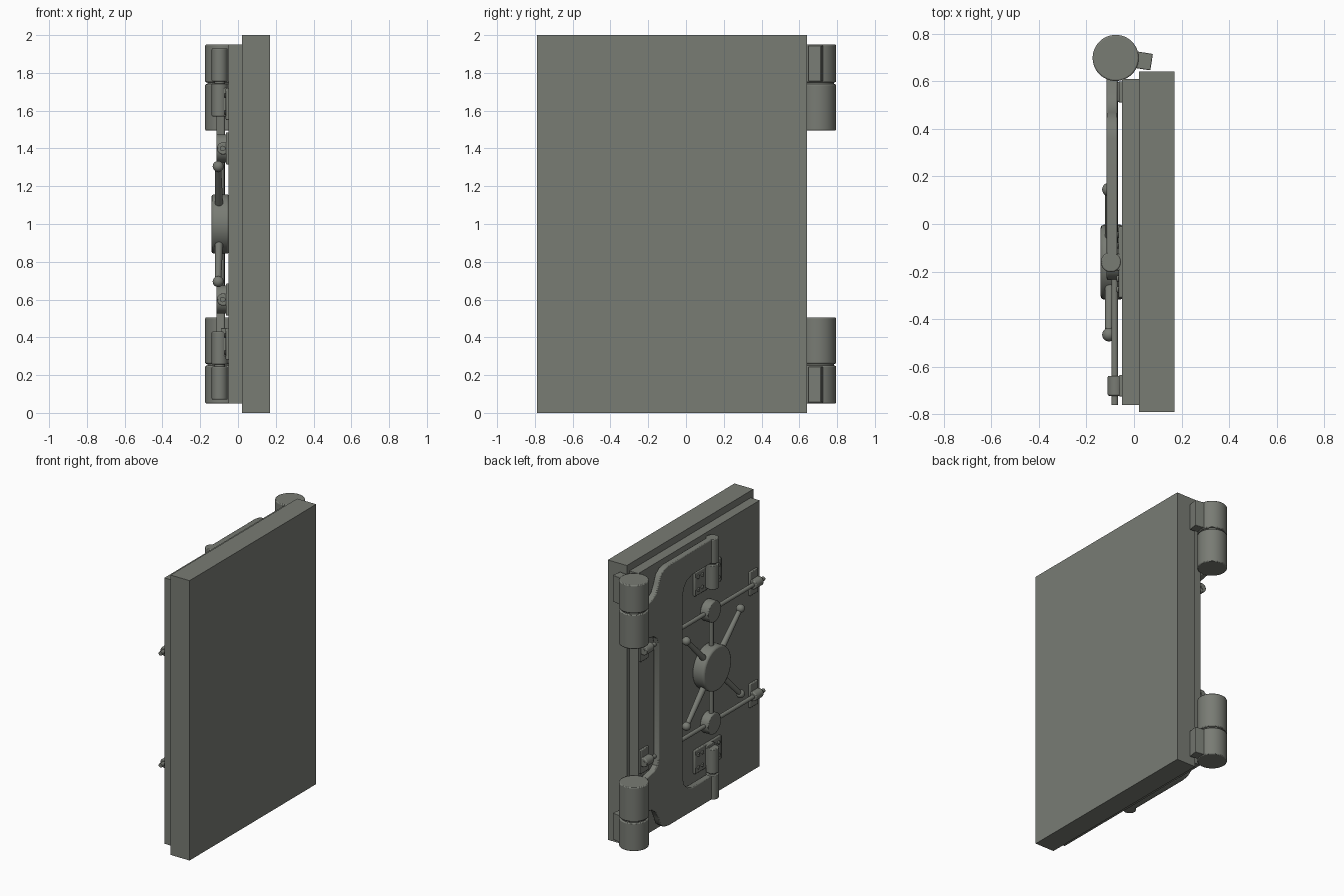
import bpy, bmesh, math
from mathutils import Vector

cube = bpy.data.objects.get("Cube")
if cube:
    bpy.data.objects.remove(cube, do_unlink=True)

steel = bpy.data.materials.new("grey_green_steel")
steel.use_nodes = True
colour = (0.19, 0.2, 0.175, 1)
steel.diffuse_color = colour
steel.node_tree.nodes["Principled BSDF"].inputs["Base Color"].default_value = colour


def finish(name, bm, bevel=0.0, smooth=True):
    bmesh.ops.recalc_face_normals(bm, faces=bm.faces)
    mesh = bpy.data.meshes.new(name)
    bm.to_mesh(mesh)
    bm.free()
    ob = bpy.data.objects.new(name, mesh)
    bpy.context.collection.objects.link(ob)
    mesh.materials.append(steel)
    if bevel:
        mod = ob.modifiers.new("Bevel", "BEVEL")
        mod.width = bevel
        mod.segments = 2
        mod.angle_limit = math.radians(40)
    if smooth:
        bpy.ops.object.select_all(action="DESELECT")
        ob.select_set(True)
        bpy.context.view_layer.objects.active = ob
        bpy.ops.object.shade_smooth_by_angle(angle=math.radians(35))
    return ob


def box(name, lo, hi, bevel=0.0):
    bm = bmesh.new()
    bmesh.ops.create_cube(bm, size=1)
    for v in bm.verts:
        v.co = [(a + b) / 2 + c * (b - a) for a, b, c in zip(lo, hi, v.co)]
    return finish(name, bm, bevel, bevel > 0)


def cylinder(name, start, end, r, r_end=None, bevel=0.0, sides=32):
    a, b = Vector(start), Vector(end)
    bm = bmesh.new()
    bmesh.ops.create_cone(bm, cap_ends=True, segments=sides, radius1=r,
                          radius2=r_end or r, depth=(b - a).length)
    bm.transform((b - a).to_track_quat("Z", "Y").to_matrix().to_4x4())
    bmesh.ops.translate(bm, verts=bm.verts, vec=(a + b) / 2)
    return finish(name, bm, bevel)


def ball(name, pos, r):
    bm = bmesh.new()
    bmesh.ops.create_uvsphere(bm, u_segments=20, v_segments=12, radius=r)
    bmesh.ops.translate(bm, verts=bm.verts, vec=pos)
    return finish(name, bm)


def plate(name, outline, x0, x1, bevel):
    bm = bmesh.new()
    face = bm.faces.new([bm.verts.new((x0, y, z)) for y, z in outline])
    ext = bmesh.ops.extrude_face_region(bm, geom=[face])
    moved = [g for g in ext["geom"] if isinstance(g, bmesh.types.BMVert)]
    bmesh.ops.translate(bm, verts=moved, vec=(x1 - x0, 0, 0))
    return finish(name, bm, bevel)


# Door slabs
box("outer_door_slab", (0.02, -0.79, 0), (0.17, 0.64, 2))
box("inner_door_slab", (-0.05, -0.76, 0.05), (0.02, 0.61, 1.95))

# Crane hinge plate, mirrored about mid height
half = [(.47, 1.41), (.485, 1.455), (.52, 1.48), (.62, 1.5), (.62, 1.735),
        (.55, 1.75), (.5, 1.78), (.47, 1.84), (.45, 1.89), (.41, 1.92),
        (.36, 1.93), (-.16, 1.93), (-.16, 1.76), (.09, 1.76), (.15, 1.74),
        (.185, 1.7), (.2, 1.64)]
plate("crane_hinge_plate", half + [(y, 2 - z) for y, z in reversed(half)],
      -0.115, -0.07, 0.006)

# Wheel position
WY = -0.16

for side, tag in ((1, "upper"), (-1, "lower")):
    def h(z):
        return 1 + side * (z - 1)

    def span(a, b):
        return sorted((h(a), h(b)))

    # Main hinge knuckles and wall bracket
    for part, a, b in (("inner", 1.495, 1.74), ("outer", 1.75, 1.95)):
        cylinder(f"{tag}_hinge_{part}_knuckle", (-.077, .698, h(a)),
                 (-.077, .698, h(b)), .097, bevel=.006, sides=48)
    cylinder(f"{tag}_hinge_pin", (-.077, .698, h(1.6)), (-.077, .698, h(1.85)), .085)
    a, b = span(1.755, 1.945)
    bracket = box(f"{tag}_hinge_bracket", (-.08, -.035, a), (.075, .035, b), .003)
    bracket.location = (0, .692, 0)
    bracket.rotation_euler.z = math.radians(-9)

    # Pivot at the end of the crane arm
    cylinder(f"{tag}_pivot_knuckle", (-.097, WY, h(1.755)), (-.097, WY, h(1.93)),
             .042, bevel=.005)
    cylinder(f"{tag}_pivot_socket", (-.097, WY, h(1.57)), (-.097, WY, h(1.745)),
             .042, bevel=.005)
    cylinder(f"{tag}_pivot_pin", (-.097, WY, h(1.6)), (-.097, WY, h(1.9)), .028)
    a, b = span(1.55, 1.72)
    box(f"{tag}_pivot_base", (-.065, WY - .15, a), (-.045, WY + .15, b), .006)
    box(f"{tag}_pivot_web", (-.09, WY - .035, a + .02), (-.05, WY + .035, b), .004)
    for dy in (-.115, -.07, .07, .115):
        for z in (1.59, 1.68):
            cylinder(f"{tag}_pivot_bolt", (-.06, WY + dy, h(z)),
                     (-.073, WY + dy, h(z)), .013, bevel=.003, sides=12)

    # Locking rod with guides at both ends
    z = h(1.4)
    cylinder(f"{tag}_locking_rod", (-.081, -.76, z), (-.081, .6, z), .0145, sides=20)
    for end, y in (("free", -.68), ("hinge", .555)):
        box(f"{tag}_{end}_guide_base", (-.064, y - .045, z - .085),
            (-.045, y + .045, z + .085), .005)
        cylinder(f"{tag}_{end}_guide", (-.078, y - .042, z), (-.078, y + .042, z),
                 .033, bevel=.006)

    # Transfer disc and drive rod
    cylinder(f"{tag}_transfer_disc", (-.05, WY, z), (-.115, WY, z), .075, bevel=.006)
    cylinder(f"{tag}_drive_rod", (-.088, WY, h(1.1)), (-.088, WY, z), .016, sides=20)

    # Wheel spokes with ball grips
    for dy in (-1, 1):
        tip = (-.105, WY + dy * .305, h(1.305))
        cylinder(f"{tag}_wheel_spoke", (-.1, WY + dy * .08, h(1.08)), tip,
                 .022, .016, sides=20)
        ball(f"{tag}_spoke_grip", tip, .029)

# Wheel hub
cylinder("wheel_hub", (-.045, WY, 1), (-.14, WY, 1), .157, bevel=.012, sides=48)
